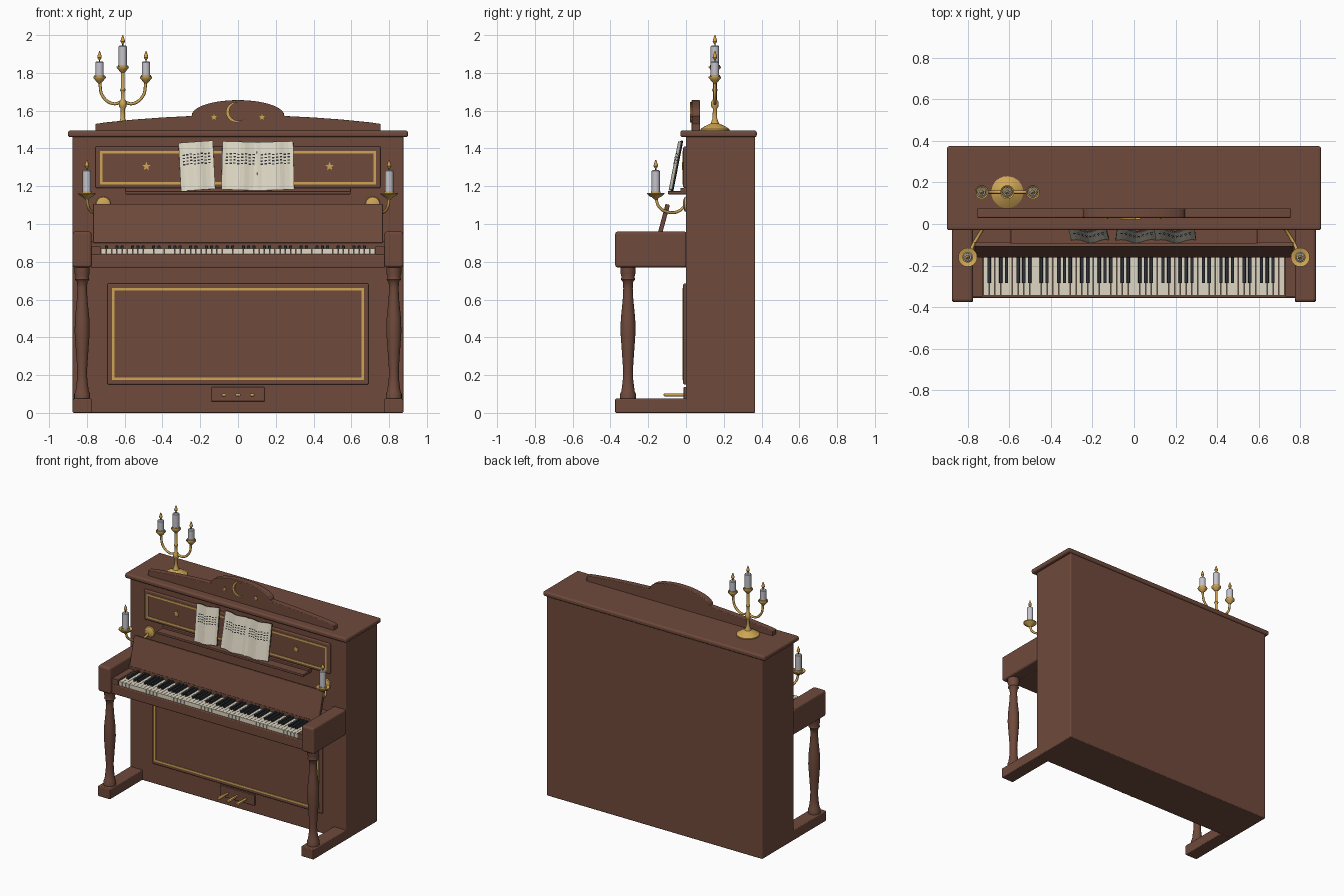
import bpy, bmesh, math
from mathutils import Vector

cube = bpy.data.objects.get("Cube")
if cube:
    bpy.data.objects.remove(cube)


def material(name, rgb):
    m = bpy.data.materials.new(name)
    m.use_nodes = True
    m.diffuse_color = (*rgb, 1)
    m.node_tree.nodes["Principled BSDF"].inputs["Base Color"].default_value = (*rgb, 1)
    return m


wood = material("brown_wood", (0.16, 0.068, 0.045))
gold = material("gold", (0.62, 0.38, 0.09))
cream = material("cream", (0.73, 0.68, 0.55))
black = material("charcoal", (0.025, 0.028, 0.035))
wax = material("candle_wax", (0.56, 0.55, 0.6))
fire = material("flame_orange", (0.68, 0.36, 0.07))


def finish(name, bm, mat, bevel=0, smooth=False):
    bmesh.ops.recalc_face_normals(bm, faces=bm.faces)
    me = bpy.data.meshes.new(name)
    bm.to_mesh(me)
    bm.free()
    me.materials.append(mat)
    ob = bpy.data.objects.new(name, me)
    bpy.context.collection.objects.link(ob)
    if bevel:
        mod = ob.modifiers.new("Bevel", "BEVEL")
        mod.width = bevel
        mod.segments = 3
    if smooth:
        bpy.ops.object.select_all(action="DESELECT")
        ob.select_set(True)
        bpy.context.view_layer.objects.active = ob
        bpy.ops.object.shade_smooth_by_angle(angle=math.radians(40))
    return ob


def boxes(name, spans, mat, bevel=0):
    """One object from boxes given as (x0, x1, y0, y1, z0, z1)."""
    bm = bmesh.new()
    for x0, x1, y0, y1, z0, z1 in spans:
        vs = bmesh.ops.create_cube(bm, size=1)["verts"]
        for v in vs:
            v.co = ((x0 + x1) / 2 + v.co.x * (x1 - x0),
                    (y0 + y1) / 2 + v.co.y * (y1 - y0),
                    (z0 + z1) / 2 + v.co.z * (z1 - z0))
    return finish(name, bm, mat, bevel)


def prism(name, outline, a, b, mat, axis="y", bevel=0):
    """Extrude an (x, z) outline along y, or a (y, z) outline along x."""
    bm = bmesh.new()
    place = (lambda p, t: (p[0], t, p[1])) if axis == "y" else (lambda p, t: (t, p[0], p[1]))
    face = bm.faces.new([bm.verts.new(place(p, a)) for p in outline])
    ext = bmesh.ops.extrude_face_region(bm, geom=[face])["geom"]
    shift = Vector((0, b - a, 0) if axis == "y" else (b - a, 0, 0))
    bmesh.ops.translate(bm, vec=shift, verts=[g for g in ext if isinstance(g, bmesh.types.BMVert)])
    return finish(name, bm, mat, bevel)


def lathe(name, profile, loc, mat, steps=20):
    """Spin a closed (radius, height) profile about z."""
    bm = bmesh.new()
    vs = [bm.verts.new((r, 0, z)) for r, z in [(0, profile[0][1]), *profile, (0, profile[-1][1])]]
    edges = [bm.edges.new(pair) for pair in zip(vs, vs[1:])]
    bmesh.ops.spin(bm, geom=vs + edges, axis=(0, 0, 1), cent=(0, 0, 0),
                   angle=math.tau, steps=steps, use_duplicate=False)
    bmesh.ops.remove_doubles(bm, verts=bm.verts, dist=0.0002)
    ob = finish(name, bm, mat, smooth=True)
    ob.location = loc
    return ob


def tube(name, points, radius, mat):
    cu = bpy.data.curves.new(name, "CURVE")
    cu.dimensions = "3D"
    cu.bevel_depth = radius
    cu.bevel_resolution = 2
    cu.use_fill_caps = True
    sp = cu.splines.new("BEZIER")
    sp.bezier_points.add(len(points) - 1)
    for bp, p in zip(sp.bezier_points, points):
        bp.co = p
        bp.handle_left_type = bp.handle_right_type = "AUTO"
    cu.materials.append(mat)
    ob = bpy.data.objects.new(name, cu)
    bpy.context.collection.objects.link(ob)


def star(name, x, z, r, y):
    pts = [(x + q * math.sin(k * math.pi / 5), z + q * math.cos(k * math.pi / 5))
           for k in range(10) for q in [r if k % 2 == 0 else r * 0.45]]
    prism(name, pts, y, y - 0.006, gold)


def trim(name, x, z0, z1, y, w=0.013):
    boxes(name, [(-x, x, y - 0.005, y, z0, z0 + w), (-x, x, y - 0.005, y, z1 - w, z1),
                 (-x, -x + w, y - 0.005, y, z0 + w, z1 - w), (x - w, x, y - 0.005, y, z0 + w, z1 - w)], gold)


def candle(name, x, y, z, height, pan):
    lathe(name + "_pan", [(0.008, -0.025), (0.018, -0.015), (pan * 0.7, -0.008), (pan, 0.004),
                          (pan, 0.01), (0.026, 0.004), (0.026, 0.018)], (x, y, z), gold)
    lathe(name + "_wax", [(0.022, 0), (0.022, height - 0.005), (0.017, height)], (x, y, z), wax)
    lathe(name + "_wick", [(0.003, height), (0.003, height + 0.012)], (x, y, z), black, 8)
    lathe(name + "_flame", [(0.003, 0), (0.012, 0.014), (0.01, 0.025), (0.002, 0.048)],
          (x, y, z + height + 0.007), fire, 12)


# Case, lid and panels
boxes("case", [(-0.875, 0.875, 0, 0.365, 0, 1.465)], wood, 0.006)
boxes("lid", [(-0.9, 0.9, -0.03, 0.375, 1.46, 1.495)], wood, 0.012)
boxes("upper_panel", [(-0.755, 0.755, -0.015, 0.005, 1.19, 1.41)], wood, 0.008)
boxes("lower_panel", [(-0.692, 0.692, -0.015, 0.005, 0.15, 0.685)], wood, 0.008)
trim("upper_trim", 0.73, 1.21, 1.387, -0.014)
trim("lower_trim", 0.667, 0.175, 0.66, -0.014)
for s in (-1, 1):
    star("panel_star", s * 0.485, 1.305, 0.024, -0.014)

# Crest with crescent and stars
half = [(0.755, 1.49), (0.755, 1.53), (0.7, 1.538), (0.55, 1.553), (0.4, 1.564), (0.245, 1.572)]
half += [(0.245 * math.cos(a), 1.575 + 0.081 * math.sin(a))
         for a in [k * math.pi / 20 for k in range(1, 10)]]
prism("crest", half + [(0, 1.656)] + [(-x, z) for x, z in reversed(half)], 0.03, 0.075, wood, bevel=0.005)
tilt, horn = math.radians(15), math.radians(55)
moon = []
for k in range(25):
    a = tilt + horn + (math.tau - 2 * horn) * k / 24
    moon.append((0.054 * math.cos(a), 0.054 * math.sin(a)))
hx, hr = 0.054 * math.cos(horn) - 0.012, 0.054 * math.sin(horn)
inner_r = math.hypot(hx, hr)
start = math.atan2(hr, hx)
for k in range(1, 20):
    a = tilt - start - (math.tau - 2 * start) * k / 20
    moon.append((0.012 * math.cos(tilt) + inner_r * math.cos(a),
                 0.012 * math.sin(tilt) + inner_r * math.sin(a)))
prism("crescent", [(x - 0.01, z + 1.592) for x, z in moon], 0.031, 0.022, gold)
for s in (-1, 1):
    star("crest_star", s * 0.127, 1.565, 0.017, 0.031)

# Music shelf and sheets
boxes("music_shelf", [(-0.595, 0.595, -0.095, 0.005, 1.157, 1.175),
                      (-0.595, 0.595, -0.03, 0.005, 1.17, 1.19)], wood, 0.004)


def sheet_point(x0, x1, u, w, lean, out=0):
    fold = 0.007 * abs((u * 2) % 2 - 1) + 0.006 * math.sin(u * 9)
    return (x0 + (x1 - x0) * u - lean * w, -0.085 + 0.05 * w + fold - out,
            1.18 + 0.255 * w + lean * (u - 0.5))


for x0, x1, lean in ((-0.302, -0.12, 0.013), (-0.088, 0.104, -0.006), (0.104, 0.298, 0.006)):
    for part, mat, back in (("sheet", cream, 0), ("sheet_backing", black, -0.004)):
        bm = bmesh.new()
        cols = [[bm.verts.new(sheet_point(x0, x1, k / 8, w, lean, back)) for w in (0, 0.5, 1)]
                for k in range(9)]
        for p, q in zip(cols, cols[1:]):
            for j in range(2):
                bm.faces.new((p[j], q[j], q[j + 1], p[j + 1]))
        ob = finish(part, bm, mat)
        solid = ob.modifiers.new("Solidify", "SOLIDIFY")
        solid.thickness = 0.002 if mat == cream else 0.007
        solid.offset = 0
    bm = bmesh.new()
    for row in range(4):
        for k in range(8):
            u, w = 0.1 + k * 0.105, 0.53 + row * 0.065 + 0.008 * (k % 3)
            bm.faces.new([bm.verts.new(sheet_point(x0, x1, u + a, w + b, lean, 0.003))
                          for a, b in ((0, 0), (0.065, 0), (0.065, 0.026), (0, 0.026))])
    finish("sheet_notes", bm, black)

# Keyboard
boxes("key_bed", [(-0.78, 0.78, -0.355, 0.005, 0.77, 0.84)], wood, 0.006)
boxes("key_surround", [(-0.78, -0.728, -0.35, -0.1, 0.83, 0.88), (0.728, 0.78, -0.35, -0.1, 0.83, 0.88),
                       (-0.78, 0.78, -0.157, 0, 0.83, 0.91)], wood)
prism("fall_board", [(-0.163, 0.9), (-0.14, 0.9), (-0.085, 1.1), (-0.108, 1.107)],
      -0.768, 0.768, wood, "x", 0.004)
pitch = 1.45 / 52
lefts = [-0.725 + k * pitch for k in range(52)]
boxes("white_keys", [(x + 0.001, x + pitch - 0.001, -0.345, -0.14, 0.835, 0.87) for x in lefts], cream)
boxes("black_keys", [(x + pitch - 0.008, x + pitch + 0.008, -0.285, -0.14, 0.86, 0.885)
                     for k, x in enumerate(lefts[:-1]) if (k + 5) % 7 not in (2, 6)], black, 0.002)

# Arms, turned legs, feet and wall candles
leg = [(0.042, 0.07), (0.042, 0.1), (0.035, 0.115), (0.027, 0.18), (0.026, 0.23), (0.033, 0.33), (0.04, 0.43),
       (0.038, 0.5), (0.028, 0.6), (0.025, 0.66), (0.028, 0.695), (0.038, 0.705), (0.034, 0.72), (0.04, 0.74),
       (0.04, 0.775)]
for s, side in ((-1, "right"), (1, "left")):
    xs = sorted((s * 0.775, s * 0.875))
    boxes(side + "_arm", [(*xs, -0.375, 0.005, 0.77, 0.96)], wood, 0.014)
    boxes(side + "_foot", [(*xs, -0.375, 0.005, 0, 0.075)], wood, 0.006)
    lathe(side + "_leg", leg, (s * 0.825, -0.307, 0), wood)
    rose = lathe(side + "_sconce_plate", [(0.04, 0), (0.037, 0.008), (0.015, 0.016)],
                 (s * 0.713, 0, 1.105), gold)
    rose.rotation_euler.x = math.pi / 2
    tube(side + "_sconce_arm", [(s * 0.713, 0, 1.105), (s * 0.735, -0.035, 1.07), (s * 0.768, -0.09, 1.062),
                                (s * 0.792, -0.142, 1.09), (s * 0.8, -0.16, 1.14)], 0.008, gold)
    candle(side + "_sconce", s * 0.8, -0.16, 1.155, 0.13, 0.046)

# Pedals
boxes("pedal_plate", [(-0.14, 0.14, -0.012, 0.005, 0.06, 0.137)], wood, 0.004)
for x in (-0.075, 0, 0.075):
    ob = boxes("pedal", [(x - 0.013, x + 0.013, -0.118, 0, 0.088, 0.102)], gold, 0.004)
    for v in ob.data.vertices:
        if v.co.y > -0.05:
            v.co.x = x + (v.co.x - x) * 0.5

# Three-armed candelabra
cx, cy = -0.61, 0.153
lathe("candelabra_stem", [(0.077, 1.492), (0.077, 1.502), (0.055, 1.517), (0.022, 1.532), (0.012, 1.56),
                          (0.011, 1.61), (0.02, 1.622), (0.02, 1.645), (0.01, 1.66), (0.01, 1.7), (0.015, 1.71),
                          (0.01, 1.72), (0.01, 1.81)], (cx, cy, 0), gold, 28)
candle("middle_candle", cx, cy, 1.825, 0.12, 0.033)
for s in (-1, 1):
    tube("candelabra_arm", [(cx, cy, 1.65), (cx + s * 0.05, cy, 1.637), (cx + s * 0.105, cy, 1.675),
                            (cx + s * 0.123, cy, 1.755)], 0.008, gold)
    candle("side_candle", cx + s * 0.123, cy, 1.77, 0.09, 0.033)
